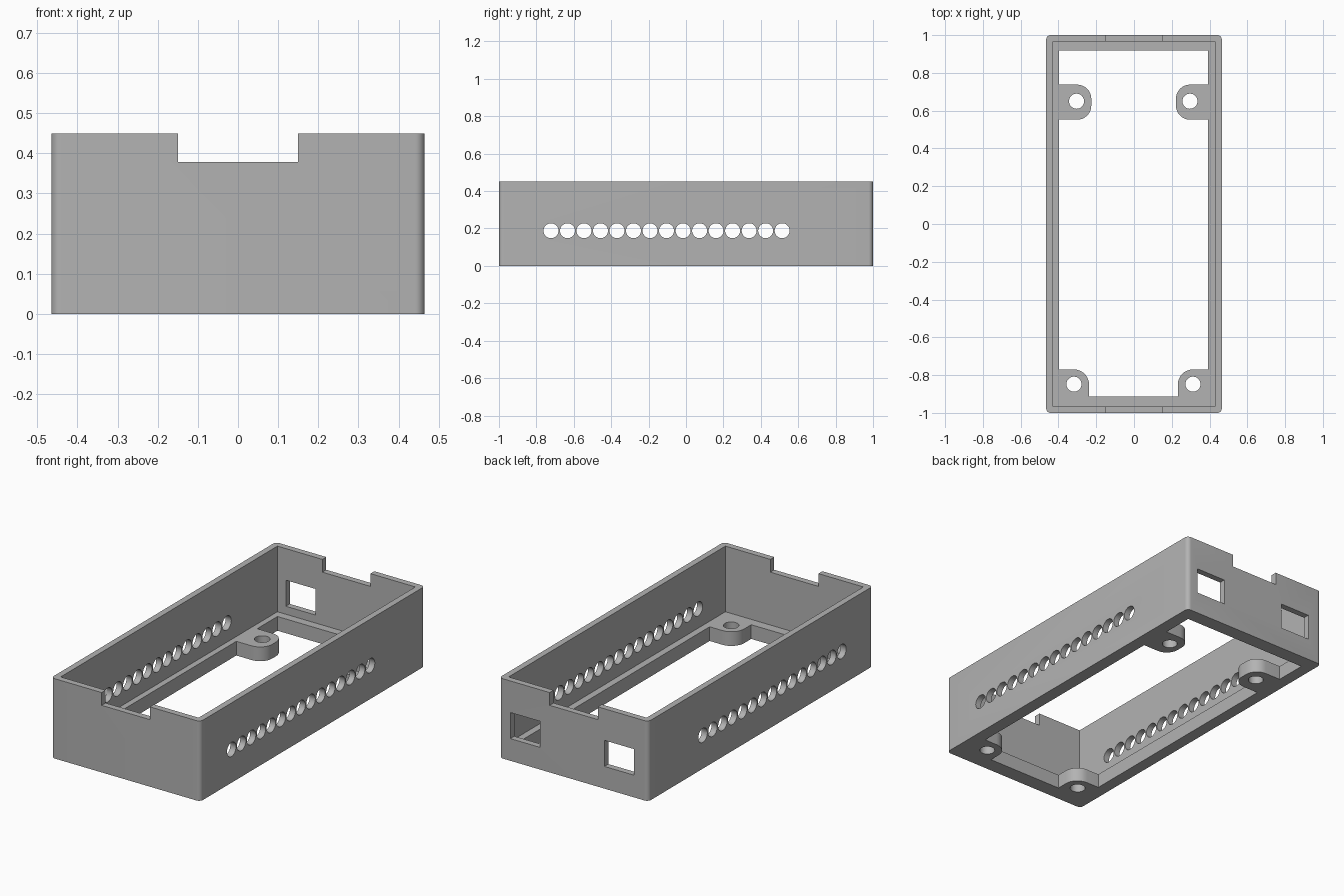
import bpy, bmesh, math
from mathutils import Matrix, Vector

cube = bpy.data.objects.get("Cube")
if cube:
    bpy.data.objects.remove(cube, do_unlink=True)

grey = bpy.data.materials.new("plain grey")
grey.use_nodes = True
grey.diffuse_color = (0.45, 0.45, 0.45, 1)
grey.node_tree.nodes["Principled BSDF"].inputs["Base Color"].default_value = (0.45, 0.45, 0.45, 1)

HEIGHT, LEDGE = 0.45, 0.08


def finish(name, bm):
    bmesh.ops.recalc_face_normals(bm, faces=bm.faces)
    mesh = bpy.data.meshes.new(name)
    bm.to_mesh(mesh)
    bm.free()
    mesh.materials.append(grey)
    obj = bpy.data.objects.new(name, mesh)
    bpy.context.collection.objects.link(obj)
    return obj


def add_box(bm, lo, hi):
    lo, hi = Vector(lo), Vector(hi)
    matrix = Matrix.Translation((lo + hi) / 2) @ Matrix.Diagonal((*(hi - lo), 1))
    return bmesh.ops.create_cube(bm, size=1, matrix=matrix)["verts"]


def box(name, lo, hi):
    bm = bmesh.new()
    add_box(bm, lo, hi)
    return finish(name, bm)


def round_uprights(bm, radius, keep=lambda p: True):
    edges = [e for e in bm.edges
             if abs(e.verts[0].co.z - e.verts[1].co.z) > 0.01 and keep(e.verts[0].co)]
    bmesh.ops.bevel(bm, geom=edges, offset=radius, segments=8, profile=0.5, affect='EDGES')


def cylinder(bm, radius, depth, matrix):
    bmesh.ops.create_cone(bm, cap_ends=True, segments=32, radius1=radius,
                          radius2=radius, depth=depth, matrix=matrix)


def cut(obj, cutter):
    mod = obj.modifiers.new("cut", 'BOOLEAN')
    mod.operation, mod.solver, mod.object = 'DIFFERENCE', 'EXACT', cutter
    bpy.ops.object.select_all(action='DESELECT')
    bpy.context.view_layer.objects.active = obj
    obj.select_set(True)
    bpy.ops.object.modifier_apply(modifier=mod.name)
    bpy.data.objects.remove(cutter, do_unlink=True)


def smooth(obj):
    bpy.ops.object.select_all(action='DESELECT')
    bpy.context.view_layer.objects.active = obj
    obj.select_set(True)
    bpy.ops.object.shade_smooth_by_angle(angle=math.radians(30))


# Outer case with rounded upright corners
bm = bmesh.new()
add_box(bm, (-0.465, -1, 0), (0.465, 1, HEIGHT))
round_uprights(bm, 0.024)
case = finish("case_frame", bm)

# Cavity above the ledge, and the open floor inside it
left, right, front, back = -0.397, 0.392, -0.912, 0.918
cut(case, box("cavity", (-0.43, -0.965, LEDGE), (0.43, 0.965, 1)))
cut(case, box("floor_opening", (left, front, -1), (right, back, 0.3)))

# Notch in the rim of both end walls
cut(case, box("rim_notch", (-0.15, -2, 0.378), (0.15, 2, 1)))

# Two windows in the back wall
for x in (-0.284, 0.302):
    cut(case, box("window", (x - 0.093, 0.94, 0.125), (x + 0.093, 1.1, 0.272)))

# Row of round vents through both side walls
bm = bmesh.new()
for i in range(15):
    cylinder(bm, 0.04, 2, Matrix.Translation((0, -0.722 + 0.0883 * i, 0.188))
             @ Matrix.Rotation(math.pi / 2, 4, 'Y'))
cut(case, finish("vents", bm))
smooth(case)


# Screw tabs: a plate with rounded free corners and a round hole
def screw_tab(name, lo, hi, hole, radius, keep):
    bm = bmesh.new()
    add_box(bm, (*lo, 0), (*hi, LEDGE))
    round_uprights(bm, radius, keep)
    tab = finish(name, bm)
    bm = bmesh.new()
    cylinder(bm, 0.04, 1, Matrix.Translation((*hole, 0)))
    cut(tab, finish("screw_hole", bm))
    smooth(tab)


screw_tab("back_right_tab", (left, 0.552), (-0.226, 0.738), (-0.304, 0.65), 0.075,
          lambda p: p.x > -0.3)
screw_tab("back_left_tab", (0.222, 0.552), (right, 0.738), (0.296, 0.65), 0.075,
          lambda p: p.x < 0.3)
screw_tab("front_right_tab", (left, front), (-0.238, -0.77), (-0.318, -0.848), 0.08,
          lambda p: p.x > -0.3 and p.y > -0.8)
screw_tab("front_left_tab", (0.232, front), (right, -0.77), (0.312, -0.848), 0.08,
          lambda p: p.x < 0.3 and p.y > -0.8)
